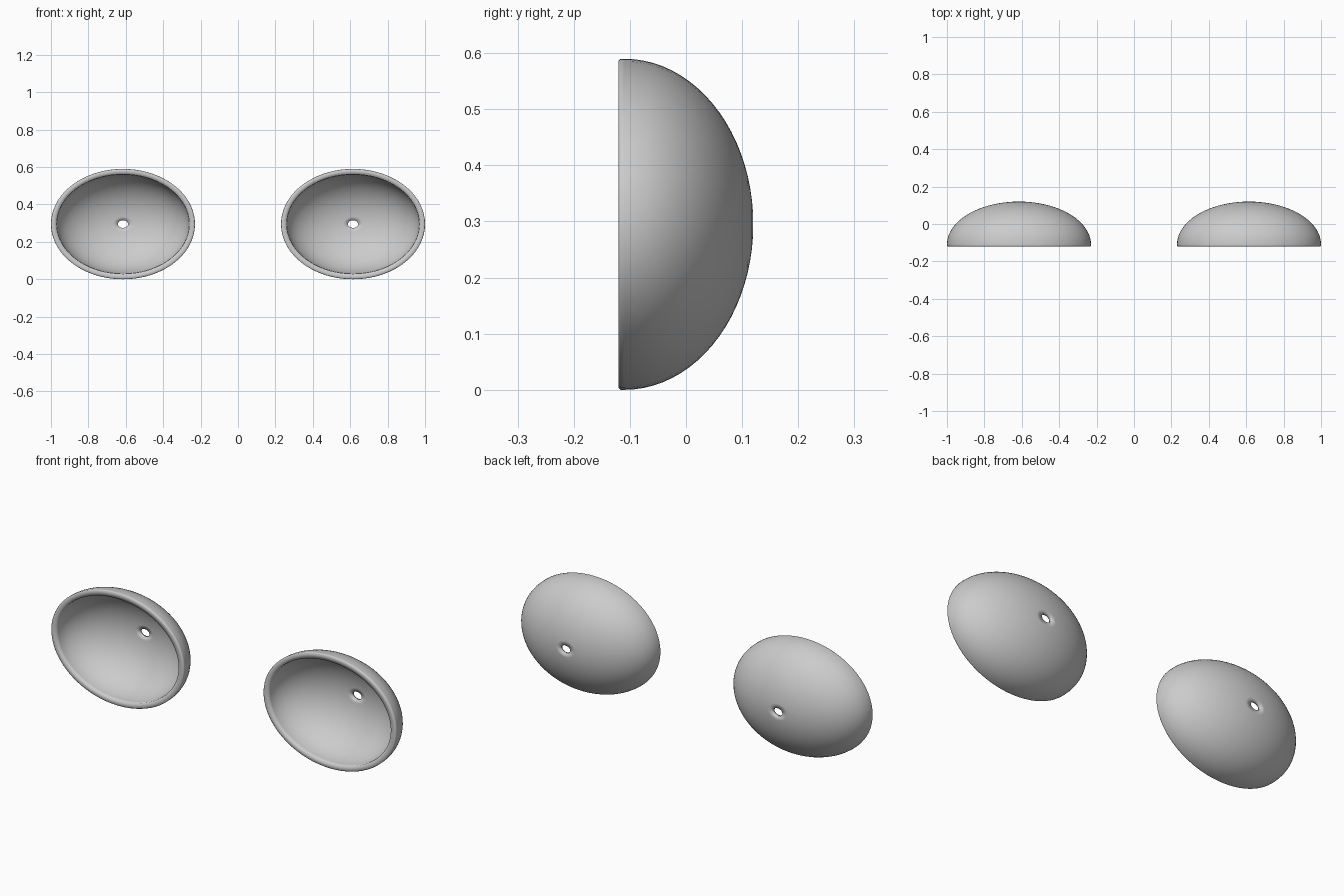
import bpy
import bmesh
from math import sin, cos, pi, asin

cube = bpy.data.objects.get("Cube")
if cube:
    bpy.data.objects.remove(cube, do_unlink=True)

SEGMENTS = 72
STEPS = 20
OUTER = (0.385, 0.295)      # half width and half height of the outside
INNER = (0.355, 0.266)      # the same for the hollow
FRONT = -0.12
HOLE = 0.07                 # hole radius as a share of the outer radius


def dome(radii, base, depth, hole):
    """Rings (half width, half height, y) from the hole out to the rim."""
    start = asin(hole)
    rings = []
    for i in range(STEPS + 1):
        a = start + (pi / 2 - start) * i / STEPS
        rings.append((radii[0] * sin(a), radii[1] * sin(a), base + depth * cos(a)))
    return rings


def cup_mesh():
    # Outside from hole to rim, softened lip, then inside back to the hole
    outside = dome(OUTER, -0.11, 0.23, HOLE)
    lip = [(OUTER[0], OUTER[1], FRONT + 0.003),
           (OUTER[0] - 0.003, OUTER[1] - 0.003, FRONT)]
    inside = dome(INNER, FRONT, 0.227, HOLE * OUTER[0] / INNER[0])
    rings = outside + lip + inside[::-1]

    bm = bmesh.new()
    loops = []
    for rx, rz, y in rings:
        angles = [2 * pi * s / SEGMENTS for s in range(SEGMENTS)]
        loops.append([bm.verts.new((rx * cos(a), y, rz * sin(a))) for a in angles])
    # The last ring joins the first, forming the wall of the hole
    for k, loop in enumerate(loops):
        following = loops[(k + 1) % len(loops)]
        for s in range(SEGMENTS):
            t = (s + 1) % SEGMENTS
            bm.faces.new((loop[s], loop[t], following[t], following[s]))
    bmesh.ops.recalc_face_normals(bm, faces=bm.faces)
    for face in bm.faces:
        face.smooth = True
    mesh = bpy.data.meshes.new("cup")
    bm.to_mesh(mesh)
    bm.free()
    return mesh


# Matching pair of hollow oval cups
mesh = cup_mesh()
for name, side in (("left_cup", 1), ("right_cup", -1)):
    cup = bpy.data.objects.new(name, mesh)
    cup.location = (side * (1 - OUTER[0]), 0, OUTER[1])
    bpy.context.collection.objects.link(cup)
